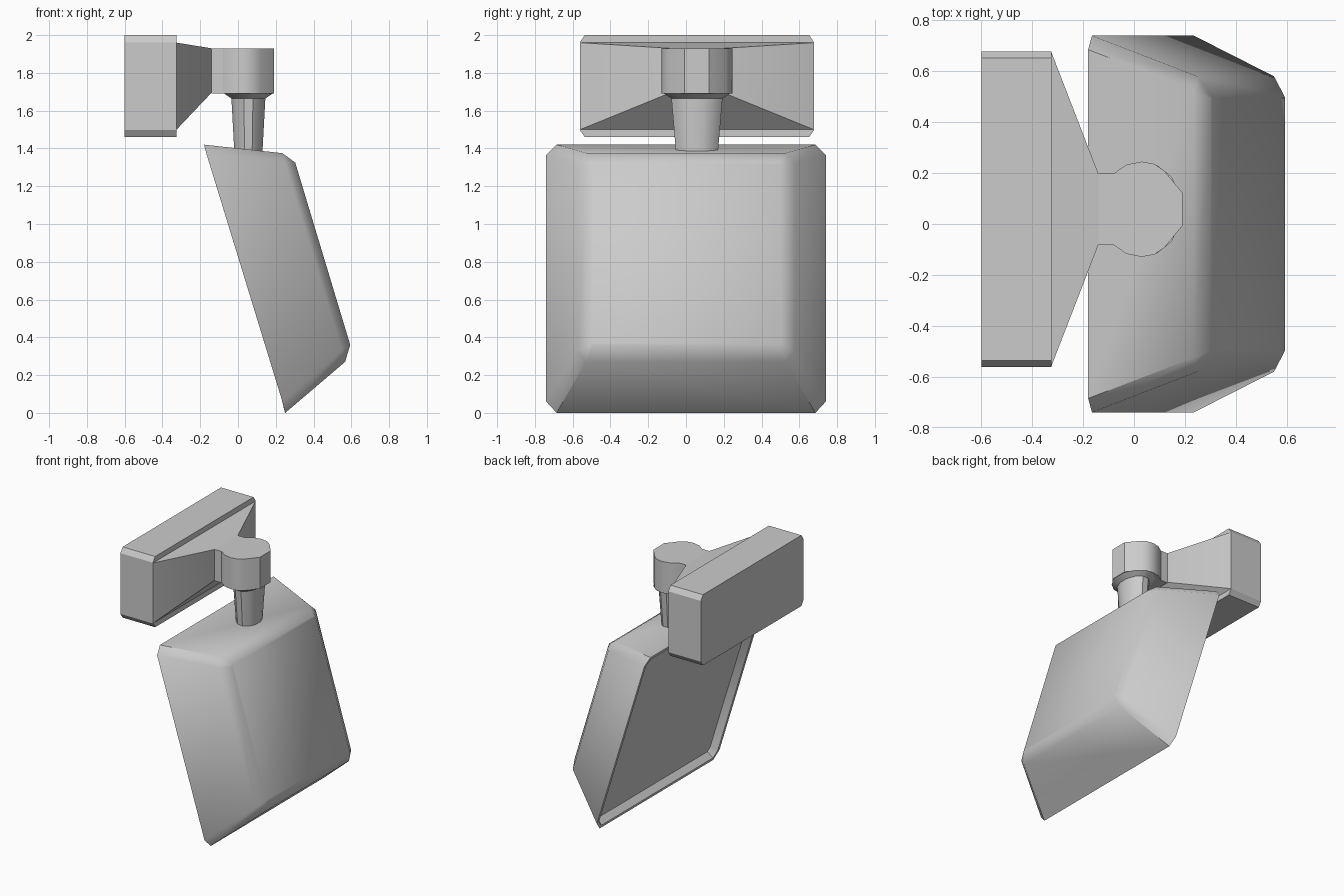
import bpy, bmesh, math

if "Cube" in bpy.data.objects:
    bpy.data.objects.remove(bpy.data.objects["Cube"])


def finish(bm, name, angle=30):
    bmesh.ops.recalc_face_normals(bm, faces=bm.faces)
    me = bpy.data.meshes.new(name)
    bm.to_mesh(me)
    bm.free()
    ob = bpy.data.objects.new(name, me)
    bpy.context.collection.objects.link(ob)
    bpy.ops.object.select_all(action='DESELECT')
    ob.select_set(True)
    bpy.context.view_layer.objects.active = ob
    bpy.ops.object.shade_smooth_by_angle(angle=math.radians(angle))
    return ob


def loft(loops):
    """Skin equal-length loops; returns the mesh and its first cap."""
    bm = bmesh.new()
    rings = [[bm.verts.new(p) for p in loop] for loop in loops]
    for a, b in zip(rings, rings[1:]):
        for i in range(len(a)):
            j = (i + 1) % len(a)
            bm.faces.new((a[i], a[j], b[j], b[i]))
    first = bm.faces.new(rings[0])
    bm.faces.new(rings[-1])
    return bm, first


def ellipse(z, rx, ry, n=12, cx=0.055, cy=0.058):
    return [(cx + rx * math.cos(math.tau * (i + .5) / n),
             cy + ry * math.sin(math.tau * (i + .5) / n), z) for i in range(n)]


# Wall plate: chamfered block
def plate_loop(x, cy=0.058, cz=1.73, hy=0.62, hz=0.27, dy=0.026, dz=0.038):
    pts = [(hy, hz - dz), (hy - dy, hz), (dy - hy, hz), (-hy, hz - dz),
           (-hy, dz - hz), (dy - hy, -hz), (hy - dy, -hz), (hy, dz - hz)]
    return [(x, cy + y, cz + z) for y, z in pts]


finish(loft([plate_loop(-0.6), plate_loop(-0.325)])[0], "wall_plate")


# Tapered neck from plate to swivel
def rect(x, y0, y1, z0, z1):
    return [(x, y0, z0), (x, y1, z0), (x, y1, z1), (x, y0, z1)]


finish(loft([rect(-0.325, -0.56, 0.676, 1.5, 1.96),
             rect(-0.14, -0.082, 0.198, 1.695, 1.93)])[0], "tapered_neck")

# Swivel collar: keyhole outline
half = [(-0.14, 0.14), (-0.08, 0.14), (-0.03, 0.175), (0.03, 0.187),
        (0.08, 0.178), (0.12, 0.15), (0.19, 0.065)]
outline = half + [(x, -y) for x, y in reversed(half)]
finish(loft([[(x, y + 0.058, z) for x, y in outline] for z in (1.69, 1.93)])[0],
       "swivel_collar")

# Stem with flared shoulder
finish(loft([ellipse(1.69, 0.132, 0.18), ellipse(1.665, 0.093, 0.14),
             ellipse(1.38, 0.077, 0.115)])[0], "stem")


# Lamp head: tilted, tapered housing with chamfered corners
def head_loop(top, side_top, side_low, low):
    """Each entry is (x, half width, z)."""
    right = [top, side_top, side_low, low]
    return right + [(x, -y, z) for x, y, z in reversed(right)]


bm, back = loft([
    head_loop((-0.18, 0.685, 1.42), (-0.165, 0.74, 1.365),
              (0.235, 0.74, 0.06), (0.25, 0.685, 0.0)),
    head_loop((0.235, 0.525, 1.375), (0.25, 0.58, 1.32),
              (0.55, 0.58, 0.33), (0.567, 0.53, 0.27)),
    head_loop((0.303, 0.495, 1.325), (0.305, 0.5, 1.315),
              (0.592, 0.5, 0.367), (0.594, 0.495, 0.36))])
bmesh.ops.recalc_face_normals(bm, faces=bm.faces)
# Recessed back panel inside a narrow rim
bmesh.ops.inset_region(bm, faces=[back], thickness=0.025)
bmesh.ops.inset_region(bm, faces=[back], thickness=0.03, depth=-0.05)
finish(bm, "lamp_head", 40)
